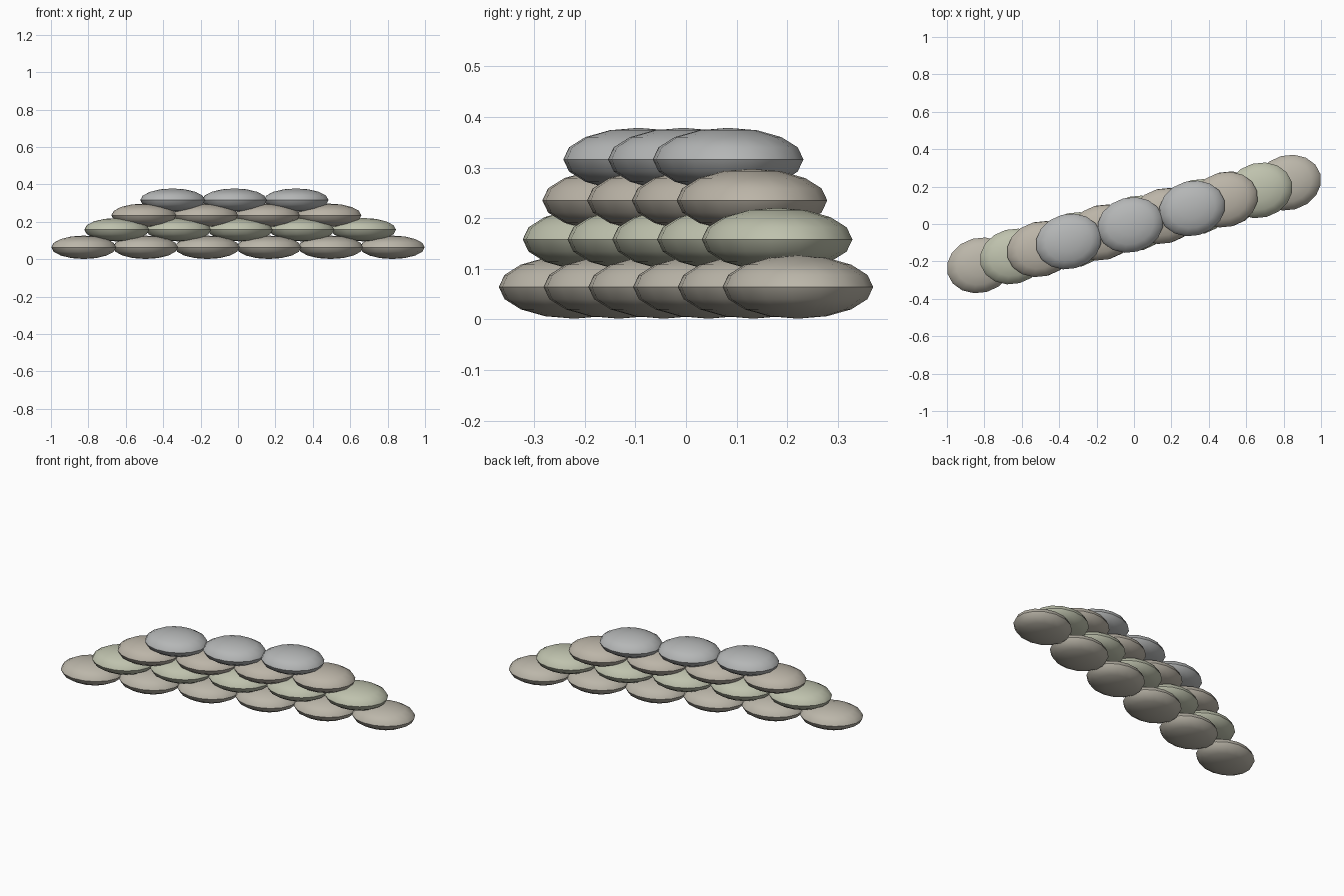
import bpy
from math import radians, cos, sin

if "Cube" in bpy.data.objects:
    bpy.data.objects.remove(bpy.data.objects["Cube"])

ANGLE = radians(15)      # direction of the wall
STEP = 0.3416            # spacing of bags along a row
SIZE = (0.178, 0.147, 0.0625)


def material(name, rgb):
    m = bpy.data.materials.new(name)
    m.diffuse_color = (*rgb, 1)
    m.use_nodes = True
    m.node_tree.nodes["Principled BSDF"].inputs["Base Color"].default_value = m.diffuse_color
    return m


brown = material("brown_cloth", (0.50, 0.47, 0.40))
green = material("green_cloth", (0.52, 0.54, 0.42))
tan = material("tan_cloth", (0.50, 0.46, 0.39))
grey = material("grey_cloth", (0.46, 0.47, 0.47))

# Each row: bag count, shift along the wall, height of the seam, cloth
rows = [
    (6, 0.0, 0.064, brown),
    (5, 0.012, 0.158, green),
    (4, -0.009, 0.235, tan),
    (3, -0.02, 0.316, grey),
]


def sandbag(name, along, z, mat):
    bpy.ops.mesh.primitive_uv_sphere_add(
        segments=16, ring_count=8, radius=1,
        location=(along * cos(ANGLE), along * sin(ANGLE), z),
        rotation=(0, 0, ANGLE))
    bag = bpy.context.object
    bag.name = name
    bag.scale = SIZE
    bpy.ops.object.transform_apply(location=False, rotation=False, scale=True)
    bag.data.materials.append(mat)
    # Smooth cloth with a crisp seam round the middle
    bpy.ops.object.shade_smooth_by_angle(angle=radians(40))


# Stacked rows, each one bag shorter than the row below
for r, (count, shift, z, mat) in enumerate(rows):
    for i in range(count):
        sandbag(f"sandbag_row{r + 1}_{i + 1}",
                (i - (count - 1) / 2) * STEP + shift, z, mat)
